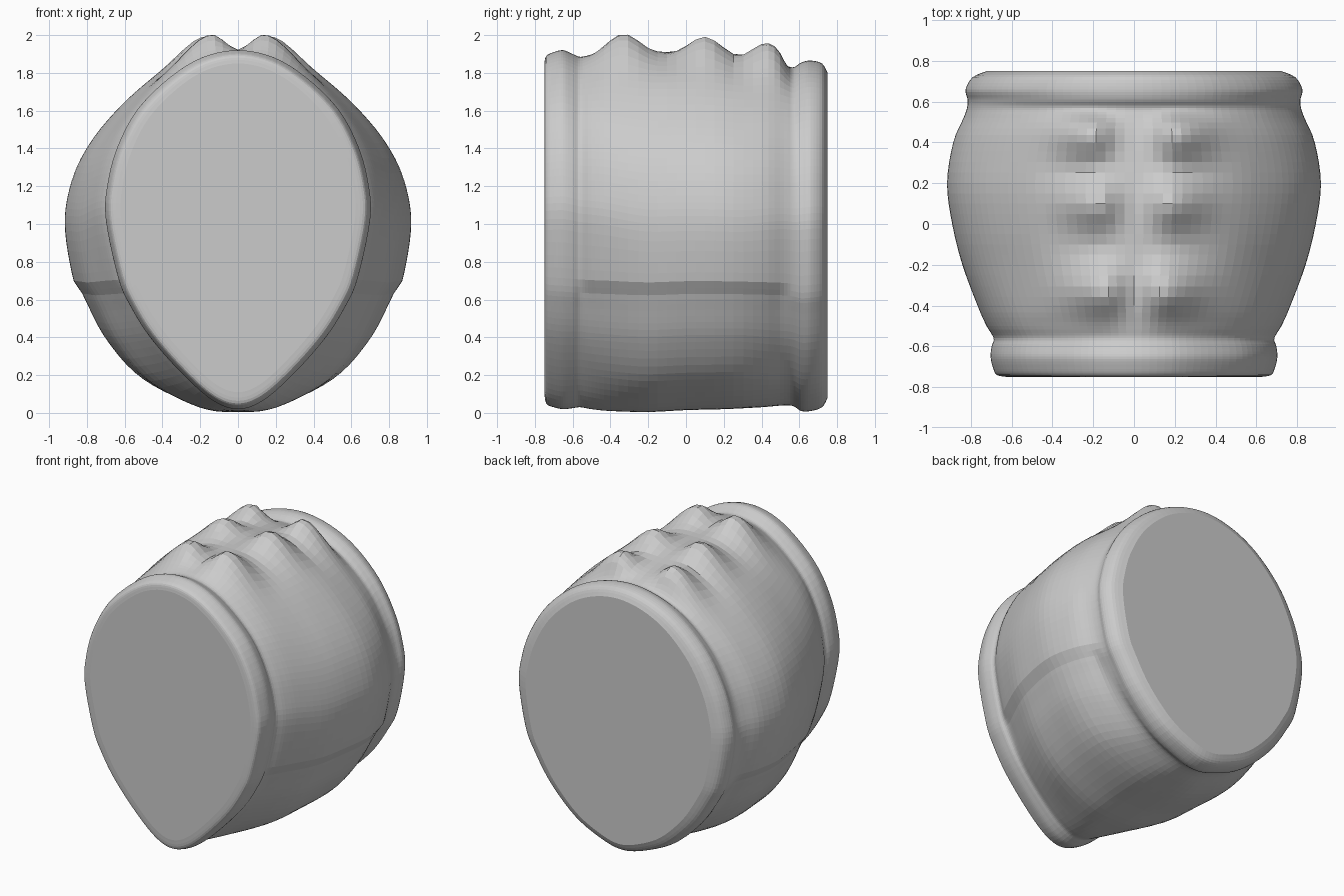
import bpy, bmesh, math
from mathutils import Vector

cube = bpy.data.objects.get("Cube")
if cube:
    bpy.data.objects.remove(cube, do_unlink=True)

grey = bpy.data.materials.new("plain grey")
grey.use_nodes = True
tone = (0.6, 0.6, 0.6, 1)
grey.diffuse_color = tone
grey.node_tree.nodes["Principled BSDF"].inputs["Base Color"].default_value = tone


def smooth_path(points, steps, before, after):
    """Catmull-Rom curve through points, with a guide point beyond each end."""
    pts = [Vector(p) for p in [before] + points + [after]]
    out = []
    for a, b, c, d in zip(pts, pts[1:], pts[2:], pts[3:]):
        for i in range(steps):
            t = i / steps
            out.append(b + 0.5 * t * ((c - a) + t * ((a * 2 - b * 5 + c * 4 - d)
                                                   + t * ((b - c) * 3 + d - a))))
    return out + [pts[-2]]


def section(points):
    """Half cross-section whose ends run level across the centre line."""
    (x0, z0), (x1, z1) = points[1], points[-2]
    return smooth_path(points, 5, (-x0, z0), (-x1, z1))


# Half cross-sections, bottom to top, as fractions of half-width and height
FRONT = section([(0, 0), (.19, .024), (.42, .098), (.66, .198), (.81, .285),
                 (.905, .365), (1, .53), (.985, .63), (.91, .732), (.76, .835),
                 (.52, .923), (.27, .98), (0, 1)])
MIDDLE = section([(0, 0), (.24, .012), (.55, .085), (.76, .19), (.88, .28),
                  (.95, .36), (1, .5), (.985, .6), (.91, .705), (.76, .81),
                  (.53, .915), (.26, .98), (0, 1)])
BACK = section([(0, 0), (.2, .02), (.45, .075), (.69, .175), (.85, .28),
                (.935, .36), (1, .52), (.975, .62), (.9, .72), (.75, .83),
                (.52, .925), (.27, .98), (0, 1)])

# Stations from front to back: y, half-width, bottom, top
front_rim = [(-.75, .62, .11, 1.85), (-.74, .67, .05, 1.89), (-.70, .69, .03, 1.91),
             (-.65, .70, .02, 1.92), (-.60, .695, .025, 1.90)]
belly = [(-.56, .685, .03, 1.885), (-.5, .72, .02, 1.895), (-.4, .765, .01, 1.91),
         (-.2, .84, .005, 1.91), (0, .89, .015, 1.91), (.2, .915, .02, 1.90),
         (.4, .885, .03, 1.87), (.52, .835, .04, 1.84), (.57, .818, .035, 1.83)]
back_rim = [(.61, .815, .01, 1.855), (.66, .825, .01, 1.865),
            (.72, .79, .03, 1.85), (.75, .72, .08, 1.80)]
STATIONS = smooth_path(front_rim + belly + back_rim, 4,
                       front_rim[0], back_rim[-1])

# Paired knobs on the top: x, y, height
KNOBS = [(.15, -.33, .115), (.18, .1, .108), (.21, .44, .125)]


def ease(value, low, high):
    t = min(1, max(0, (value - low) / (high - low)))
    return t * t * (3 - 2 * t)


def knob_lift(x, y):
    lift = 0
    for kx, ky, height in KNOBS:
        spread = .07 if x < kx else .125
        bump = height * math.exp(-.5 * (((x - kx) / spread) ** 2 + ((y - ky) / .085) ** 2))
        lift = max(lift, bump)
    return lift


def half_ring(y, width, low, high):
    to_front = 1 - ease(y, -.62, -.15)
    to_back = ease(y, .25, .58)
    on_belly = ease(y, -.6, -.5) * (1 - ease(y, .48, .58))
    points = []
    for f, m, b in zip(FRONT, MIDDLE, BACK):
        s = f * to_front + b * to_back + m * (1 - to_front - to_back)
        x, z = s.x * width, low + s.y * (high - low)
        # Side fold: a shallow step that fades downwards
        x -= .024 * on_belly * ease(.36 - m.y, 0, .035) * ease(m.y, .12, .32)
        if m.y > .6:
            z += knob_lift(x, y) * on_belly
        points.append((x, y, z))
    return points


# Body: rings lofted front to back and closed by flat ends
bm = bmesh.new()
rings = []
for station in STATIONS:
    half = half_ring(*station)
    mirrored = [(-x, y, z) for x, y, z in half[-2:0:-1]]
    rings.append([bm.verts.new(p) for p in half + mirrored])
for r, s in zip(rings, rings[1:]):
    for i in range(len(r)):
        j = (i + 1) % len(r)
        bm.faces.new((r[i], r[j], s[j], s[i]))
bm.faces.new(rings[0])
bm.faces.new(rings[-1])
bmesh.ops.recalc_face_normals(bm, faces=bm.faces)

mesh = bpy.data.meshes.new("body_segment")
bm.to_mesh(mesh)
bm.free()
mesh.materials.append(grey)
body = bpy.data.objects.new("body_segment", mesh)
bpy.context.collection.objects.link(body)
